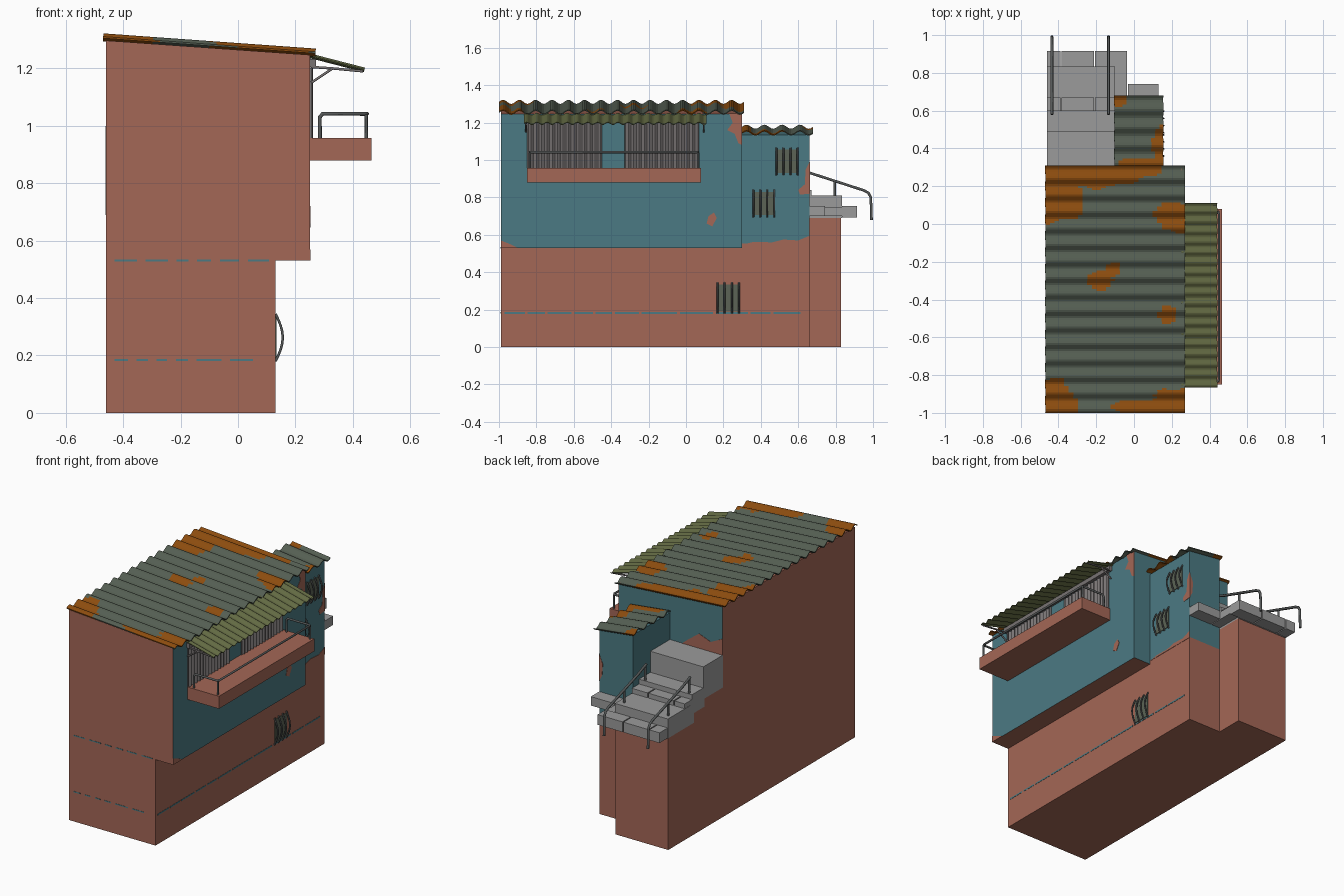
import bpy, bmesh, math, random
from mathutils import Vector

if "Cube" in bpy.data.objects:
    bpy.data.objects.remove(bpy.data.objects["Cube"])
random.seed(4)

def mat(name, r, g, b):
    m = bpy.data.materials.new(name)
    lin = lambda c: ((c / 255 + 0.055) / 1.055) ** 2.4
    m.diffuse_color = (lin(r), lin(g), lin(b), 1)
    m.use_nodes = True
    m.node_tree.nodes["Principled BSDF"].inputs["Base Color"].default_value = m.diffuse_color
    return m

BRICK = mat("brick red", 164, 103, 86)
TEAL = mat("teal paint", 75, 122, 131)
ROOF = mat("grey green metal", 84, 94, 82)
RUST = mat("rust", 140, 76, 14)
OLIVE = mat("olive awning", 98, 105, 66)
STONE = mat("stone grey", 155, 155, 155)
SHUT = mat("shutter grey", 120, 115, 115)
RAIL = mat("rail grey", 84, 87, 87)
GLASS = mat("window green", 92, 100, 86)

def finish(name, bm, mats):
    bmesh.ops.recalc_face_normals(bm, faces=bm.faces)
    me = bpy.data.meshes.new(name)
    bm.to_mesh(me)
    bm.free()
    for m in mats:
        me.materials.append(m)
    ob = bpy.data.objects.new(name, me)
    bpy.context.collection.objects.link(ob)
    return ob

def extrude(name, pts, vec, mats, rule=None):
    """Solid from a flat outline; rule(normal) picks the material."""
    bm = bmesh.new()
    f = bm.faces.new([bm.verts.new(p) for p in pts])
    r = bmesh.ops.extrude_face_region(bm, geom=[f])
    bmesh.ops.translate(bm, vec=vec, verts=[v for v in r["geom"] if isinstance(v, bmesh.types.BMVert)])
    bmesh.ops.recalc_face_normals(bm, faces=bm.faces)
    if rule:
        for f in bm.faces:
            f.normal_update()
            f.material_index = rule(f.normal)
    return finish(name, bm, mats)

def prism(name, xz, y0, y1, mats, rule=None):
    return extrude(name, [(x, y0, z) for x, z in xz], (0, y1 - y0, 0), mats, rule)

def box(name, x0, x1, y0, y1, z0, z1, m):
    return prism(name, [(x0, z0), (x1, z0), (x1, z1), (x0, z1)], y0, y1, [m])

def side_patch(name, x, yz, m, t=0.003):
    return extrude(name, [(x, y, z) for y, z in yz], (t, 0, 0), [m])

def back_patch(name, y, xz, m, t=0.003):
    return extrude(name, [(x, y, z) for x, z in xz], (0, t, 0), [m])

def tube(name, pts, r, m):
    cu = bpy.data.curves.new(name, "CURVE")
    cu.dimensions = "3D"
    cu.bevel_depth = r
    cu.bevel_resolution = 1
    cu.use_fill_caps = True
    s = cu.splines.new("POLY")
    s.points.add(len(pts) - 1)
    for p, c in zip(s.points, pts):
        p.co = (*c, 1)
    tmp = bpy.data.objects.new(name + "_tmp", cu)
    bpy.context.collection.objects.link(tmp)
    dg = bpy.context.evaluated_depsgraph_get()
    me = bpy.data.meshes.new_from_object(tmp.evaluated_get(dg))
    bpy.data.objects.remove(tmp)
    me.materials.clear()
    me.materials.append(m)
    ob = bpy.data.objects.new(name, me)
    bpy.context.collection.objects.link(ob)

def corrugated(name, x0, z0, x1, z1, y0, y1, period, amp, mats, nx=1, rule=None, thick=0.006):
    """Wavy sheet, ridges along the (x, z) direction."""
    n = round((y1 - y0) / period) * 8
    d = Vector((x1 - x0, 0, z1 - z0))
    nor = Vector((-d.z, 0, d.x)).normalized()
    bm = bmesh.new()
    layers = []
    for off in (0, thick):
        layers.append([[bm.verts.new(Vector((x0, y0 + (y1 - y0) * j / n, z0)) + d * (i / nx)
                       + nor * (off + amp * math.sin(j * math.pi / 4))) for j in range(n + 1)] for i in range(nx + 1)])
    a, b = layers
    for g in layers:
        for i in range(nx):
            for j in range(n):
                bm.faces.new((g[i][j], g[i + 1][j], g[i + 1][j + 1], g[i][j + 1]))
    for i in range(nx):
        for j in (0, n):
            bm.faces.new((a[i][j], a[i + 1][j], b[i + 1][j], b[i][j]))
    for j in range(n):
        for i in (0, nx):
            bm.faces.new((a[i][j], a[i][j + 1], b[i][j + 1], b[i][j]))
    if rule:
        for f in bm.faces:
            c = f.calc_center_median()
            f.material_index = rule(c.x, c.y)
    return finish(name, bm, mats)

# masonry bodies
box("lower_storey", -0.46, 0.13, -0.99, 0.66, 0, 0.535, BRICK)
prism("upper_storey", [(-0.46, 0.53), (0.25, 0.53), (0.25, 1.247), (-0.46, 1.297)], -0.99, 0.30, [BRICK, TEAL],
      lambda n: 1 if n.x > 0.9 or n.y > 0.9 else 0)
prism("stair_tower", [(-0.10, 0.555), (0.13, 0.555), (0.13, 1.135), (-0.10, 1.165)], 0.295, 0.66, [TEAL])
box("tower_base", -0.10, 0.13, 0.295, 0.66, 0.53, 0.555, BRICK)
box("stair_base", -0.46, -0.10, 0.29, 0.83, 0, 0.69, BRICK)

# bare brick patches in the paint
side_patch("corner_patch", 0.249, [(0.30, 1.25), (0.23, 1.25), (0.25, 1.20), (0.22, 1.16), (0.26, 1.14), (0.28, 1.09), (0.30, 1.08)], BRICK)
side_patch("small_patch", 0.249, [(0.11, 0.66), (0.14, 0.645), (0.165, 0.69), (0.15, 0.72), (0.12, 0.70)], BRICK)
side_patch("low_patch", 0.249, [(-0.99, 0.53), (-0.90, 0.53), (-0.94, 0.55), (-0.99, 0.57)], BRICK)
side_patch("tower_patch", 0.129, [(0.66, 0.99), (0.64, 0.95), (0.635, 0.87), (0.60, 0.84), (0.61, 0.815), (0.66, 0.82)], BRICK)
side_patch("tower_low_patch", 0.129, [(0.66, 0.55), (0.66, 0.595), (0.60, 0.57), (0.52, 0.575), (0.46, 0.56), (0.36, 0.562), (0.31, 0.55)], BRICK)
back_patch("rear_patch", 0.299, [(-0.46, 0.98), (-0.46, 1.10), (-0.38, 1.06), (-0.30, 1.09), (-0.22, 1.03), (-0.16, 0.98)], BRICK)
back_patch("tower_rear_patch", 0.659, [(0.13, 0.82), (0.13, 0.99), (0.105, 0.93), (0.11, 0.86)], BRICK)

# faint broken paint lines around the base
y = -0.97
while y < 0.58:
    w = random.uniform(0.08, 0.2)
    box("side_line", 0.129, 0.1315, y, min(y + w, 0.65), 0.178, 0.187, TEAL)
    y += w + 0.015
for z in (0.18, 0.527):
    x = -0.43
    while x < 0.06:
        w = random.uniform(0.03, 0.09)
        box("front_line", x, min(x + w, 0.125), -0.9915, -0.989, z, z + 0.007, TEAL)
        x += w + 0.03

# corrugated roofs with rust blotches (centre x, y, radius x, y)
BLOBS = [(-0.47, 0.14, 0.22, 0.13), (-0.30, 0.28, 0.42, 0.09), (0.21, 0.04, 0.11, 0.07), (0.24, 0.0, 0.05, 0.05),
         (-0.17, -0.30, 0.07, 0.05), (-0.11, -0.24, 0.04, 0.04), (0.18, -0.48, 0.05, 0.05),
         (-0.44, -0.93, 0.11, 0.11), (-0.36, -0.98, 0.08, 0.07), (-0.05, -0.97, 0.07, 0.03), (0.15, -0.97, 0.17, 0.05), (0.24, -0.92, 0.13, 0.05)]
SMALL = [(0.15, 0.42, 0.05, 0.12), (0.05, 0.31, 0.14, 0.04), (-0.08, 0.67, 0.05, 0.05)]
def rusty(blobs):
    def rule(x, y):
        w = 0.18 * math.sin(37 * x + 11 * y) + 0.15 * math.sin(53 * y - 19 * x)
        return int(any(((x - a) / r) ** 2 + ((y - b) / s) ** 2 < 1 + w for a, b, r, s in blobs))
    return rule
corrugated("main_roof", -0.47, 1.305, 0.27, 1.252, -1.0, 0.31, 0.0873, 0.011, [ROOF, RUST], 30, rusty(BLOBS))
corrugated("tower_roof", -0.105, 1.172, 0.155, 1.141, 0.30, 0.68, 0.0873, 0.011, [ROOF, RUST], 12, rusty(SMALL))

# balcony slab and railing
box("balcony_slab", 0.25, 0.465, -0.85, 0.08, 0.88, 0.957, BRICK)
ends = [(-0.835, 1), (0.065, -1)]
tube("balcony_handrail", [(0.285, -0.835, 0.955), (0.285, -0.835, 1.03), (0.295, -0.835, 1.042), (0.44, -0.835, 1.042), (0.45, -0.825, 1.042),
     (0.45, 0.055, 1.042), (0.44, 0.065, 1.042), (0.295, 0.065, 1.042), (0.285, 0.065, 1.03), (0.285, 0.065, 0.955)], 0.007, RAIL)
for y, s in ends:
    tube("balcony_post", [(0.447, y, 0.955), (0.447, y, 1.04)], 0.006, RAIL)

# shutters, awning and its brackets
for y0 in (-0.85, -0.33):
    corrugated("shutter", 0.257, 0.957, 0.257, 1.20, y0, y0 + 0.40, 0.0286, 0.005, [SHUT], thick=0.008)
box("awning_beam", 0.25, 0.272, -0.86, 0.10, 1.205, 1.232, SHUT)
corrugated("awning", 0.25, 1.242, 0.44, 1.193, -0.865, 0.11, 0.054, 0.006, [OLIVE], thick=0.004)
for y in (-0.855, 0.095):
    tube("awning_arm", [(0.255, y, 1.205), (0.33, y, 1.20), (0.435, y, 1.19)], 0.005, SHUT)
    tube("awning_strut", [(0.255, y, 1.15), (0.33, y, 1.20)], 0.005, SHUT)

# barred windows
def window(y0, y1, z0, z1, bars):
    box("window_pane", 0.129, 0.134, y0 + 0.008, y1 - 0.008, z0 + 0.01, z1 - 0.01, GLASS)
    for k in range(bars):
        y = y0 + 0.008 + (y1 - y0 - 0.016) * k / (bars - 1)
        pts = []
        for i in range(9):
            t = i / 8
            pts.append((0.131 + 0.025 * math.sin(math.pi * t), y, z0 + (z1 - z0) * t))
        tube("window_bar", pts, 0.005, RAIL)
window(0.16, 0.292, 0.18, 0.345, 4)
window(0.475, 0.605, 0.92, 1.065, 4)
window(0.352, 0.48, 0.695, 0.84, 4)

# stairs
box("landing", -0.461, -0.10, 0.30, 0.49, 0.80, 1.0, STONE)
box("landing_core", -0.46, -0.10, 0.30, 0.60, 0.69, 0.80, BRICK)
box("upper_step", -0.461, -0.10, 0.48, 0.60, 0.75, 0.87, STONE)
box("lower_step", -0.461, -0.10, 0.58, 0.835, 0.69, 0.81, STONE)
for x0, x1 in ((-0.46, -0.39), (-0.383, -0.213), (-0.206, -0.10)):
    box("upper_nosing", x0, x1, 0.60, 0.67, 0.79, 0.84, STONE)
    box("lower_nosing", x0, -0.037 if x1 == -0.10 else x1, 0.835, 0.915, 0.692, 0.755, STONE)
box("side_ledge", -0.10, -0.037, 0.66, 0.84, 0.70, 0.75, STONE)
box("tower_ledge", -0.032, 0.13, 0.66, 0.742, 0.70, 0.755, STONE)

# stair handrails
for x in (-0.435, -0.135):
    tube("stair_handrail", [(x, 0.58, 0.965), (x, 0.66, 0.932), (x, 0.95, 0.838), (x, 0.975, 0.825), (x, 0.988, 0.80), (x, 0.992, 0.68)], 0.008, RAIL)
    for y, z in ((0.795, 0.80), (0.59, 0.86)):
        tube("stair_post", [(x, y, z), (x, y, 0.965 - 0.34 * (y - 0.58))], 0.007, RAIL)
